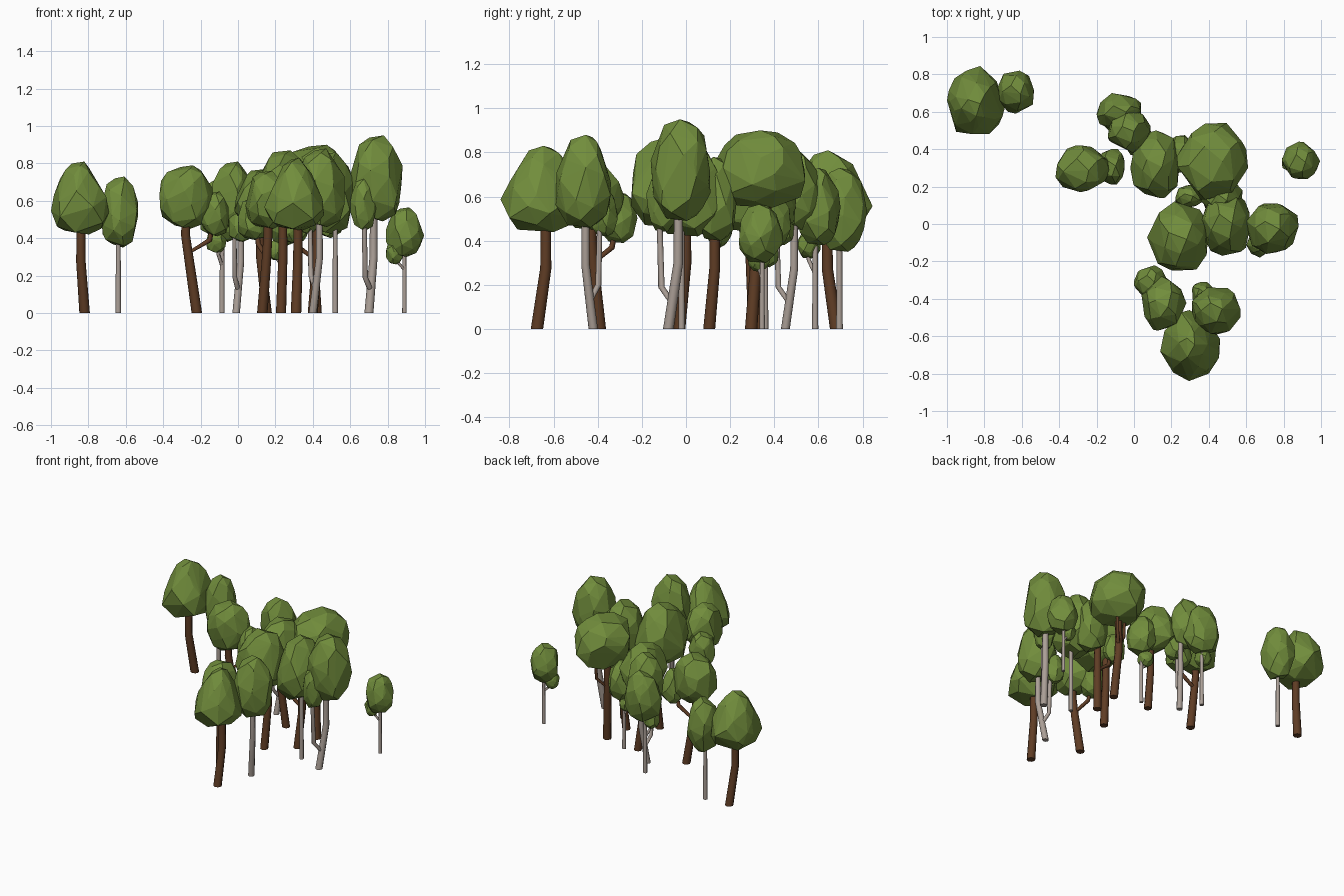
import bpy, bmesh, math, random
from mathutils import Vector

if "Cube" in bpy.data.objects:
    bpy.data.objects.remove(bpy.data.objects["Cube"])

random.seed(11)


def material(name, rgb):
    m = bpy.data.materials.new(name)
    m.diffuse_color = (*rgb, 1)
    m.use_nodes = True
    m.node_tree.nodes["Principled BSDF"].inputs["Base Color"].default_value = m.diffuse_color
    return m


LEAF = material("leaf green", (0.165, 0.265, 0.045))
BROWN = material("brown bark", (0.115, 0.046, 0.018))
GREY = material("grey bark", (0.41, 0.35, 0.31))


def finish(bm, name, mat, smooth=False):
    bmesh.ops.recalc_face_normals(bm, faces=bm.faces[:])
    for f in bm.faces:
        f.smooth = smooth and len(f.verts) == 4
    me = bpy.data.meshes.new(name)
    bm.to_mesh(me)
    bm.free()
    me.materials.append(mat)
    ob = bpy.data.objects.new(name, me)
    bpy.context.collection.objects.link(ob)


# Faceted crown: convex hull of jittered points, fitted to its extents
def crown(name, x0, x1, y0, y1, z0, z1, taper=0.25):
    n = 38
    pts = []
    for i in range(n):
        z = 1 - 2 * (i + 0.5) / n
        a = i * 2.39996 + random.uniform(-0.4, 0.4)
        r = (1 - abs(z) ** 2.3) ** (1 / 2.3) * (1 - taper * z) * random.uniform(0.9, 1.06)
        pts.append(Vector((r * math.cos(a), r * math.sin(a), z)))
    lo = [min(p[k] for p in pts) for k in range(3)]
    hi = [max(p[k] for p in pts) for k in range(3)]
    box = ((x0, x1), (y0, y1), (z0, z1))
    bm = bmesh.new()
    for p in pts:
        bm.verts.new([b[0] + (p[k] - lo[k]) / (hi[k] - lo[k]) * (b[1] - b[0])
                      for k, b in enumerate(box)])
    res = bmesh.ops.convex_hull(bm, input=bm.verts[:])
    junk = {g for g in res["geom_interior"] if isinstance(g, bmesh.types.BMVert)}
    bmesh.ops.delete(bm, geom=list(junk), context='VERTS')
    finish(bm, name, LEAF)


# Tapered eight-sided tube along a path
def stem(bm, path, r0, r1):
    rings = []
    for i, p in enumerate(path):
        p = Vector(p)
        d = Vector(path[min(i + 1, len(path) - 1)]) - Vector(path[max(i - 1, 0)])
        if i == 0:
            d = Vector((0, 0, 1))
        u = d.cross(Vector((0, 1, 0.01))).normalized()
        v = d.cross(u).normalized()
        r = r0 + (r1 - r0) * i / (len(path) - 1)
        rings.append([bm.verts.new(p + r * (u * math.cos(k * math.pi / 4) + v * math.sin(k * math.pi / 4)))
                      for k in range(8)])
    for a, b in zip(rings, rings[1:]):
        for k in range(8):
            bm.faces.new((a[k], a[(k + 1) % 8], b[(k + 1) % 8], b[k]))
    bm.faces.new(rings[0])
    bm.faces.new(rings[-1])


# Tree: trunk leans from base to top, each branch is (x, y, fork z, end z, radius)
def tree(name, mat, r, base, top, crowns, branches=(), bend=0.5):
    bm = bmesh.new()
    b, t = Vector((*base, 0)), Vector(top)

    def at(z):
        g = min(1, z / t.z / bend)
        return Vector((b.x + (t.x - b.x) * g, b.y + (t.y - b.y) * g, z))

    stem(bm, [at(t.z * f) for f in (0, 0.25, 0.5, 0.75, 1)], r, r * 0.8)
    for x, y, zf, ze, br in branches:
        s, e = at(zf), Vector((x, y, ze))
        m = Vector((s.x + (x - s.x) * 0.85, s.y + (y - s.y) * 0.85, zf + min(0.07, (ze - zf) * 0.5)))
        stem(bm, [s, m, e], br, br * 0.8)
    finish(bm, name + "_trunk", mat, True)
    for i, c in enumerate(crowns):
        crown(f"{name}_crown_{i + 1}", *c)


# Left pair
tree("far_left_tree", BROWN, .028, (-.82, .68), (-.84, .64, .55),
     [(-1, -.69, .48, .845, .42, .81, .4)])
tree("left_slim_tree", GREY, .015, (-.64, .695), (-.64, .695, .45),
     [(-.73, -.535, .59, .82, .35, .73, .1)])
# Middle left group
tree("forked_left_tree", BROWN, .028, (-.22, .31), (-.28, .29, .55),
     [(-.42, -.13, .17, .42, .45, .79, .05), (-.20, -.05, .21, .40, .41, .65, .1)],
     [(-.13, .30, .32, .50, .015)], .75)
tree("back_slim_tree", GREY, .014, (-.085, .585), (-.085, .585, .45),
     [(-.20, .04, .50, .70, .38, .73, .15), (-.17, -.06, .50, .61, .32, .44, 0)],
     [(-.11, .55, .25, .38, .01)])
tree("back_forked_tree", GREY, .02, (-.01, .45), (.015, .49, .55),
     [(-.14, .09, .38, .61, .45, .81, .15), (-.05, .08, .36, .50, .38, .56, .1)],
     [(-.02, .41, .12, .48, .014)])
# Centre back group
tree("centre_back_tree", BROWN, .026, (.155, .325), (.12, .31, .6),
     [(-.02, .24, .14, .50, .44, .77, .2)])
tree("low_slim_tree", GREY, .013, (.24, .36), (.24, .36, .42),
     [(.16, .34, .27, .475, .36, .63, .1), (.15, .26, .31, .42, .28, .39, 0)],
     [(.20, .36, .25, .33, .009)])
tree("big_back_tree", BROWN, .028, (.42, .295), (.40, .32, .68),
     [(.23, .61, .13, .54, .55, .90, .1)],
     [(.46, .38, .38, .62, .012), (.34, .31, .40, .62, .012)])
tree("centre_forked_tree", BROWN, .027, (.40, .105), (.42, .13, .55),
     [(.36, .58, .03, .23, .40, .78, .2), (.22, .37, .09, .21, .37, .58, .1)],
     [(.31, .13, .28, .45, .015)])
# Centre group
tree("centre_tree", BROWN, .027, (.23, -.03), (.24, 0, .6),
     [(.07, .40, -.25, .12, .46, .87, .2)])
tree("centre_slim_tree", GREY, .015, (.52, -.02), (.52, -.02, .55),
     [(.35, .62, -.17, .18, .42, .86, .2)])
tree("right_tall_tree", GREY, .024, (.70, -.08), (.725, -.035, .60),
     [(.60, .88, -.16, .11, .49, .95, .1), (.60, .74, -.18, -.04, .44, .73, .1)],
     [(.675, -.12, .12, .50, .016)])
tree("far_right_tree", GREY, .012, (.89, .345), (.89, .345, .40),
     [(.79, .995, .24, .44, .30, .565, .1), (.79, .88, .28, .38, .26, .38, 0)],
     [(.85, .33, .23, .31, .009)])
# Front group
tree("front_left_tree", BROWN, .028, (.13, -.39), (.16, -.43, .55),
     [(.04, .28, -.57, -.28, .45, .76, .15), (0, .17, -.39, -.22, .39, .62, .1)],
     [(.10, -.32, .30, .46, .015)], .7)
tree("front_right_tree", GREY, .021, (.40, -.42), (.435, -.455, .58),
     [(.31, .57, -.59, -.34, .46, .88, .2), (.31, .43, -.43, -.31, .42, .63, .1)],
     [(.385, -.39, .13, .50, .015)])
tree("front_tree", BROWN, .028, (.31, -.675), (.32, -.635, .55),
     [(.14, .46, -.84, -.46, .44, .83, .45)])
